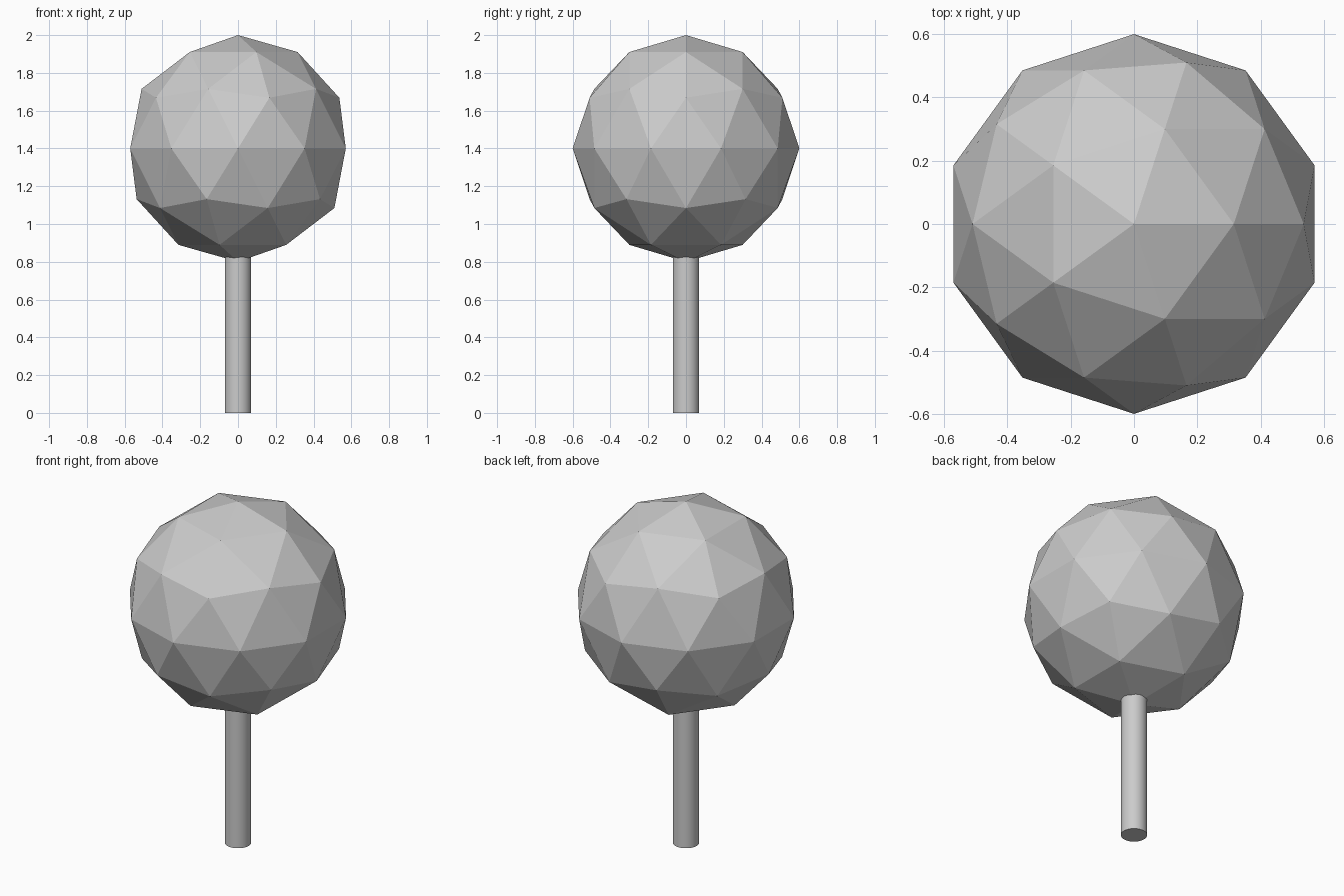
import bpy
import math

if "Cube" in bpy.data.objects:
    bpy.data.objects.remove(bpy.data.objects["Cube"])

# Faceted round crown
bpy.ops.mesh.primitive_ico_sphere_add(subdivisions=2, radius=0.6, location=(0, 0, 1.4))
crown = bpy.context.object
crown.name = "crown"
bpy.ops.object.shade_flat()

# Smooth round trunk, reaching slightly into the crown
trunk_height = 0.88
bpy.ops.mesh.primitive_cylinder_add(vertices=32, radius=0.07, depth=trunk_height,
                                    location=(0, 0, trunk_height / 2))
trunk = bpy.context.object
trunk.name = "trunk"
bpy.ops.object.shade_smooth_by_angle(angle=math.radians(30))
